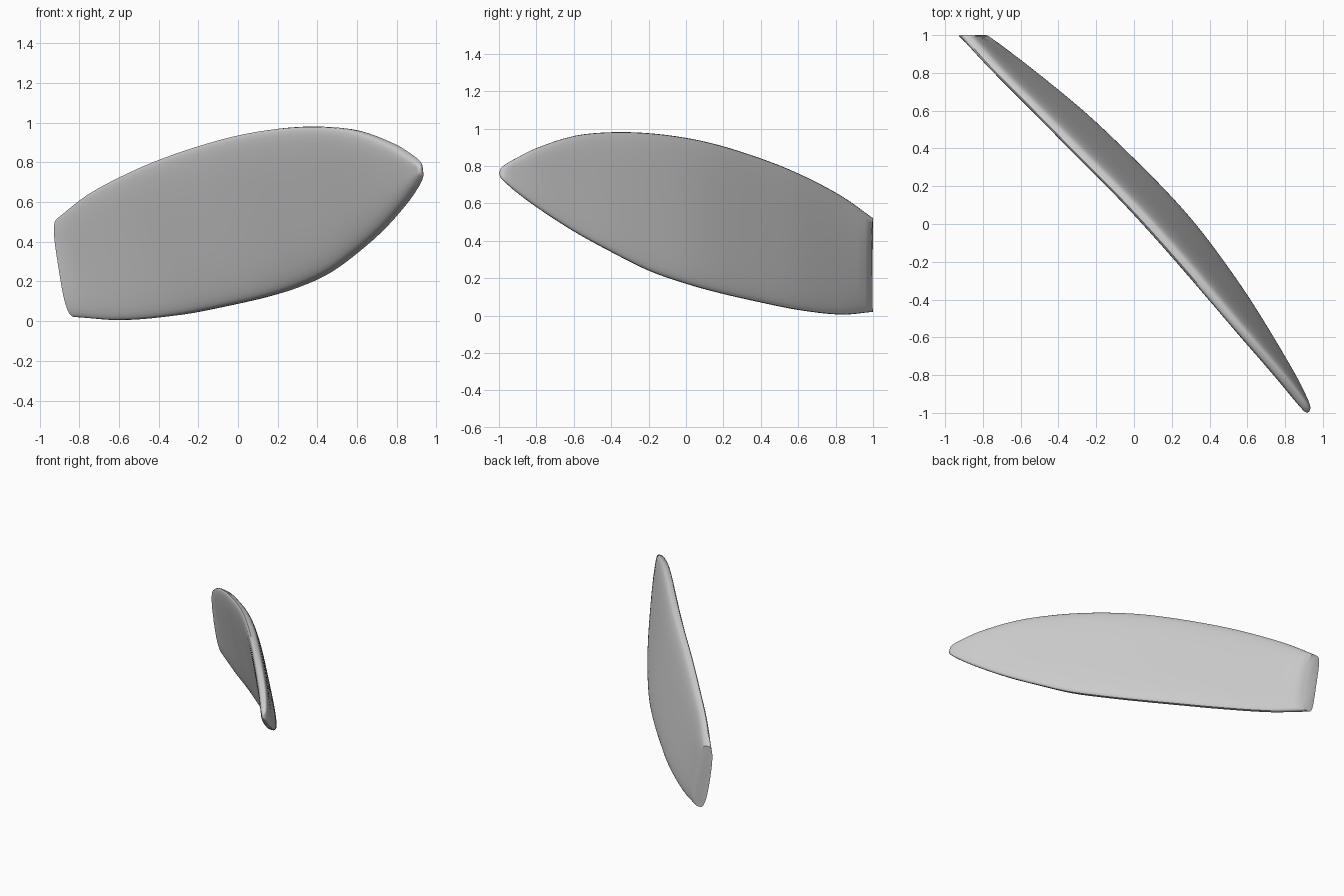
import bpy, bmesh, math

if "Cube" in bpy.data.objects:
    bpy.data.objects.remove(bpy.data.objects["Cube"])

# Blade stations: y, top z, bottom z, min x, max x, thickness along x
ST = [
    (1.00, .52, .02, -.94, -.76, .11),
    (.83, .64, .005, -.79, -.53, .115),
    (.60, .76, .03, -.565, -.245, .125),
    (.40, .84, .07, -.37, -.03, .13),
    (.18, .91, .12, -.15, .19, .13),
    (.00, .95, .17, .02, .35, .13),
    (-.20, .975, .24, .20, .50, .125),
    (-.40, .98, .34, .375, .635, .115),
    (-.60, .96, .45, .55, .755, .105),
    (-.80, .895, .58, .73, .865, .09),
    (-.92, .835, .67, .835, .92, .07),
    (-.97, .805, .715, .88, .935, .05),
    (-.992, .785, .738, .90, .93, .025),
]
SIDES, STEPS, POWER = 40, 4, 3.5


def blend(a, b, c, d, t):
    # Smooth interpolation between b and c with uneven spacing in y
    out = [b[0] + (c[0] - b[0]) * t]
    w = c[0] - b[0]
    for p, q, r, s in list(zip(a, b, c, d))[1:]:
        m0 = (r - p) / (c[0] - a[0]) * w
        m1 = (s - q) / (d[0] - b[0]) * w
        out.append((2*t**3 - 3*t**2 + 1)*q + (t**3 - 2*t**2 + t)*m0
                   + (3*t**2 - 2*t**3)*r + (t**3 - t**2)*m1)
    return out


def spow(v):
    return math.copysign(abs(v) ** (2 / POWER), v)


def section(bm, row, dip=0):
    # Leaning rounded slab section in the plane of constant y
    y, zt, zb, x0, x1, th = row
    xt, xb = x0 + th * .46, x1 - th * .46
    ring = []
    for i in range(SIDES):
        a = 2 * math.pi * i / SIDES
        v, u = spow(math.cos(a)), spow(math.sin(a))
        x = (xt + xb) / 2 + v * (xt - xb) / 2 + u * th / 2
        z = (zt + zb) / 2 + v * (zt - zb) / 2
        ring.append(bm.verts.new((x, y - dip * (1 - v * v), z)))
    return ring


rows = []
for i in range(len(ST) - 1):
    a, d = ST[max(i - 1, 0)], ST[min(i + 2, len(ST) - 1)]
    rows += [blend(a, ST[i], ST[i + 1], d, k / STEPS) for k in range(STEPS)]
rows.append(ST[-1])

# Loft the blade, flat root cap and rounded tip
bm = bmesh.new()
rings = [section(bm, r, .012 if i == 0 else 0) for i, r in enumerate(rows)]
for p, q in zip(rings, rings[1:]):
    for i in range(SIDES):
        j = (i + 1) % SIDES
        bm.faces.new((p[i], p[j], q[j], q[i]))
bm.faces.new(rings[0])
tip = bm.verts.new((.917, -1, .76))
for i in range(SIDES):
    bm.faces.new((rings[-1][i], rings[-1][(i + 1) % SIDES], tip))
bmesh.ops.recalc_face_normals(bm, faces=bm.faces)

mesh = bpy.data.meshes.new("curved_blade")
bm.to_mesh(mesh)
bm.free()
blade = bpy.data.objects.new("curved_blade", mesh)
bpy.context.collection.objects.link(blade)
bpy.context.view_layer.objects.active = blade
blade.select_set(True)
bpy.ops.object.shade_smooth_by_angle(angle=math.radians(40))
